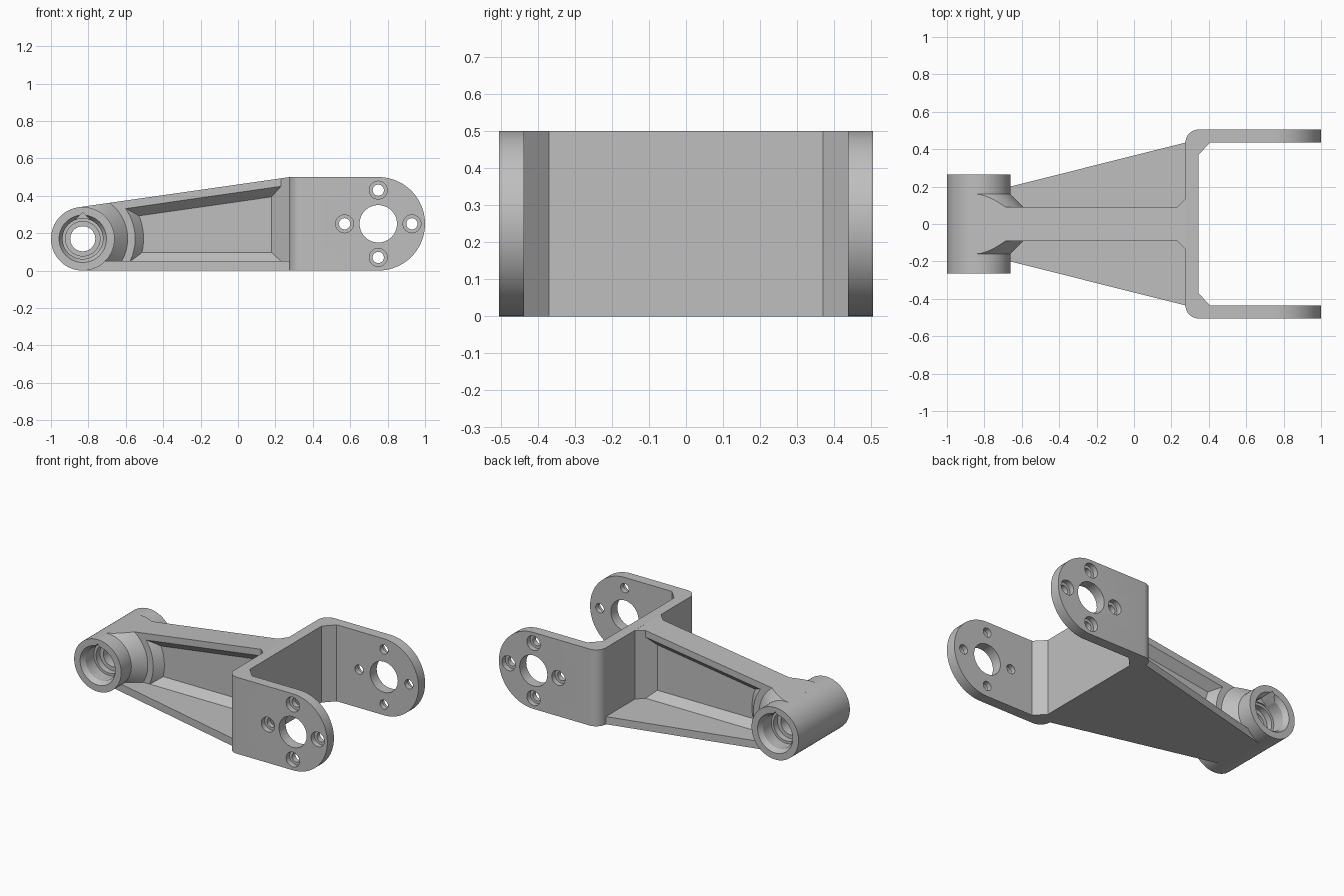
import bpy, bmesh, math

old = bpy.data.objects.get("Cube")
if old:
    bpy.data.objects.remove(old, do_unlink=True)

grey = bpy.data.materials.new("plain_grey")
grey.use_nodes = True
grey.diffuse_color = (0.52, 0.52, 0.52, 1)
grey.node_tree.nodes["Principled BSDF"].inputs["Base Color"].default_value = grey.diffuse_color


def finish(name, bm):
    bmesh.ops.recalc_face_normals(bm, faces=bm.faces)
    mesh = bpy.data.meshes.new(name)
    bm.to_mesh(mesh)
    bm.free()
    mesh.materials.append(grey)
    ob = bpy.data.objects.new(name, mesh)
    bpy.context.collection.objects.link(ob)
    return ob


def prism(name, points, axis, lo, hi):
    """Extrude a 2D outline along one axis."""
    place = {"x": lambda a, b, t: (t, a, b),
             "y": lambda a, b, t: (a, t, b),
             "z": lambda a, b, t: (a, b, t)}[axis]
    bm = bmesh.new()
    ends = [[bm.verts.new(place(a, b, t)) for a, b in points] for t in (lo, hi)]
    for end in ends:
        bm.faces.new(end)
    n = len(points)
    for i in range(n):
        j = (i + 1) % n
        bm.faces.new((ends[0][i], ends[0][j], ends[1][j], ends[1][i]))
    return finish(name, bm)


def lathe(name, half, cx, cz, steps=64):
    """Turn a (radius, y) half profile, mirrored in y, about a line along y."""
    profile = [(r, -y) for r, y in reversed(half)] + half
    bm = bmesh.new()
    rings = []
    for r, y in profile:
        angles = [math.tau * i / steps for i in range(steps)]
        rings.append([bm.verts.new((cx + r * math.cos(a), y, cz + r * math.sin(a))) for a in angles])
    bm.faces.new(rings[0])
    bm.faces.new(rings[-1])
    for low, high in zip(rings, rings[1:]):
        for i in range(steps):
            j = (i + 1) % steps
            bm.faces.new((low[i], low[j], high[j], high[i]))
    return finish(name, bm)


def combine(target, tool, operation):
    mod = target.modifiers.new("combine", "BOOLEAN")
    mod.operation = operation
    mod.solver = "EXACT"
    mod.object = tool
    bpy.context.view_layer.objects.active = target
    bpy.ops.object.modifier_apply(modifier=mod.name)
    bpy.data.objects.remove(tool, do_unlink=True)


def arc(cx, cy, r, start, end, steps):
    angles = [math.radians(start + (end - start) * i / steps) for i in range(steps + 1)]
    return [(cx + r * math.cos(a), cy + r * math.sin(a)) for a in angles]


def mirrored(points):
    """Close a half outline by mirroring its second coordinate."""
    return points + [(a, -b) for a, b in reversed(points)]


HUB_X, HUB_R, HUB_W = -0.83, 0.17, 0.265
PLATE, HEIGHT = 0.275, 0.5
END = PLATE + 0.001

# Clevis: U-shaped plan with rounded outer and chamfered inner corners
plan = [(0.345, 0.37), (0.408, 0.437), (1.1, 0.437), (1.1, 0.505)]
plan += arc(PLATE + 0.07, 0.435, 0.07, 90, 180, 10)
inner, outer = plan[:4], plan[4:]
clevis = prism("clevis", mirrored(inner + outer)[::-1], "z", -0.1, 0.6)
side = [(0.2, 0)] + arc(0.75, 0.25, 0.25, -90, 90, 40) + [(0.2, HEIGHT)]
combine(clevis, prism("side_shape", side, "y", -0.6, 0.6), "INTERSECT")

# Clevis pivot holes and counterbored screw holes
combine(clevis, lathe("pivot_hole", [(0.1, 0.6)], 0.75, 0.25), "DIFFERENCE")
for k in range(4):
    a = k * math.pi / 2
    screw = lathe("screw_hole", [(0.03, 0.47), (0.048, 0.47), (0.048, 0.6)],
                  0.75 + 0.18 * math.cos(a), 0.25 + 0.18 * math.sin(a), 32)
    combine(clevis, screw, "DIFFERENCE")

# Arm: thin web that flares into the clevis plate
arm = prism("arm", mirrored([(HUB_X - 0.1, 0.04), (0.18, 0.04), (0.3, 0.16)]), "z", -0.1, 0.7)

# Sloping top line, tangent to the hub
dx, dz = END - HUB_X, HEIGHT - HUB_R
tilt = math.atan2(dz, dx) - math.asin(HUB_R / math.hypot(dx, dz))
slope = math.tan(tilt)

# Top rib with chamfered underside, sheared to follow the slope
rib_half = [(0.09, 0.05), (0.09, -0.043), (0.04, -0.092)]
rib = prism("top_rib", rib_half + [(-y, z) for y, z in reversed(rib_half)], "x", -0.95, 0.32)
for v in rib.data.vertices:
    v.co.z += HEIGHT + slope * (v.co.x - END)
combine(arm, rib, "UNION")

# Lower fillet strip and wide tapering bottom flange
strip_half = [(0.1, -0.05), (0.1, 0.04), (0.04, 0.097)]
strip = prism("lower_strip", strip_half + [(-y, z) for y, z in reversed(strip_half)], "x", -0.94, 0.33)
combine(arm, strip, "UNION")
flange = prism("flange", mirrored([(HUB_X - 0.12, 0.128), (0.315, 0.445)]), "z", -0.08, 0.05)
combine(arm, flange, "UNION")

# Coned boss where the web meets the hub
boss = lathe("boss", [(0.325, 0.04), (0.28, 0.09), (0.24, 0.09), (0.17, 0.16)], HUB_X, HUB_R, 96)
combine(arm, boss, "UNION")

# Trim the arm to its side outline and clear the inside of the hub
outline = [(HUB_X, 0), (END, 0), (END, HEIGHT),
           (HUB_X - HUB_R * math.sin(tilt), HUB_R + HUB_R * math.cos(tilt))]
combine(arm, prism("outline", outline, "y", -0.6, 0.6), "INTERSECT")
combine(arm, lathe("hub_clearance", [(0.16, 0.4)], HUB_X, HUB_R), "DIFFERENCE")

# Hub with stepped bore, lead-in chamfers and teardrop recesses
hub = lathe("hub", [(HUB_R, HUB_W)], HUB_X, HUB_R, 96)
bore = lathe("bore", [(0.067, 0.11), (0.092, 0.11), (0.092, 0.15), (0.108, 0.15),
                      (0.108, 0.235), (0.13, 0.27)], HUB_X, HUB_R)
combine(hub, bore, "DIFFERENCE")
drop = arc(HUB_X, HUB_R, 0.1, 135, 405, 36) + [(HUB_X, HUB_R + 0.1 * math.sqrt(2))]
for s in (-1, 1):
    combine(hub, prism("teardrop", drop, "y", *sorted((s * 0.16, s * 0.3))), "DIFFERENCE")

# Smooth round faces, keep edges crisp
bpy.ops.object.select_all(action="DESELECT")
for ob in (clevis, arm, hub):
    ob.select_set(True)
bpy.context.view_layer.objects.active = hub
bpy.ops.object.shade_smooth_by_angle(angle=math.radians(25))
